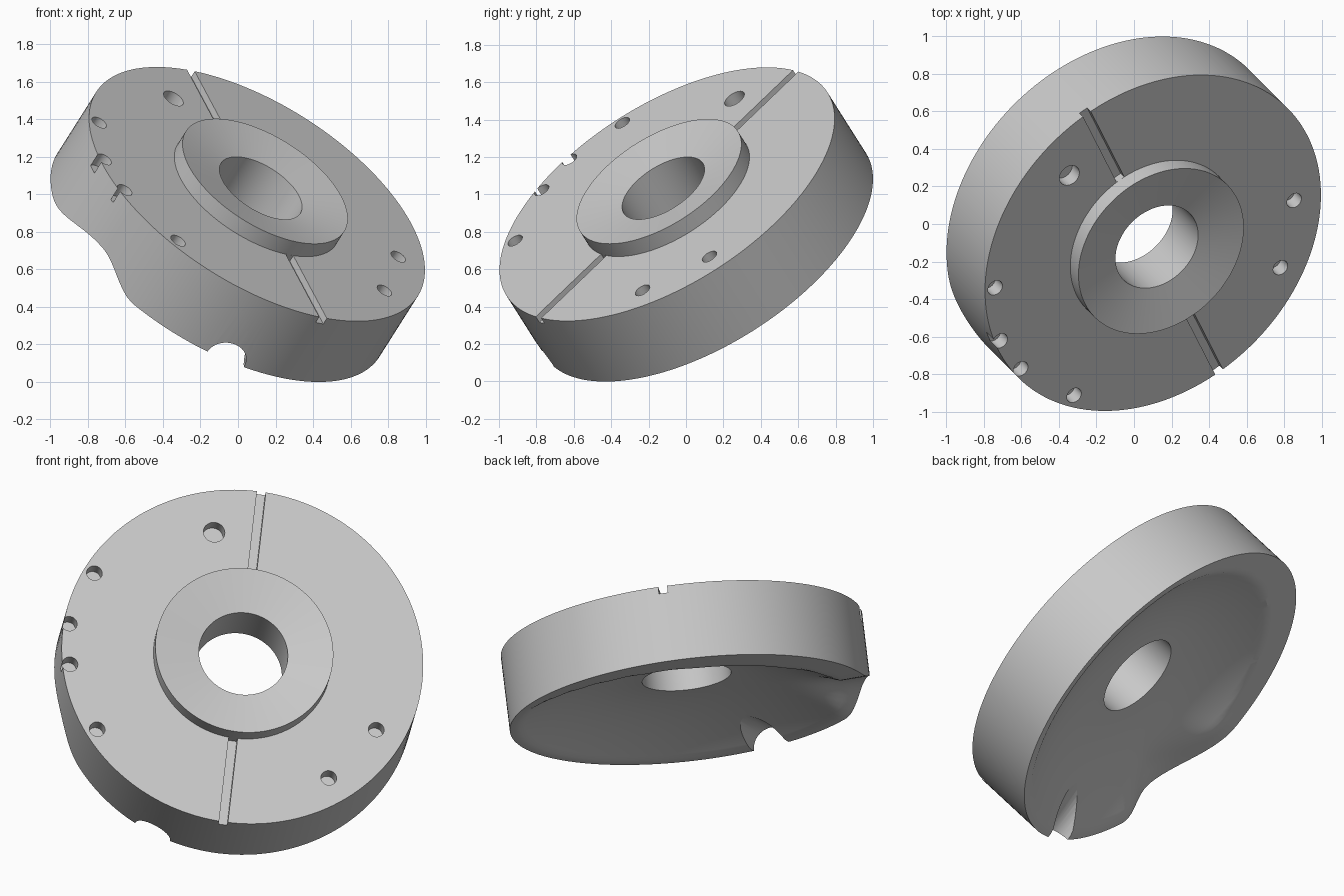
import bpy, bmesh, math
from mathutils import Matrix, Vector

cube = bpy.data.objects.get("Cube")
if cube:
    bpy.data.objects.remove(cube, do_unlink=True)

RADIUS, THICK, BORE, BOSS = 1.016, 0.435, 0.25, 0.5
SEGMENTS = 144

# Single grey material
grey = bpy.data.materials.new("plain grey")
grey.use_nodes = True
colour = (0.58, 0.58, 0.58, 1)
grey.diffuse_color = colour
grey.node_tree.nodes["Principled BSDF"].inputs["Base Color"].default_value = colour

# Tilted frame: disc axis leans toward the front and +x
axis = Vector((0.472, -0.472, 0.745)).normalized()
across = Vector((1, 1, 0)).normalized()
uphill = axis.cross(across)
tilt = Matrix((across, uphill, axis)).transposed().to_4x4()
tilt.translation = (-0.104, 0.104, 0.677)


def smooth(lo, hi, x):
    t = min(1, max(0, (x - lo) / (hi - lo)))
    return t * t * (3 - 2 * t)


def underside(r, ang):
    """Height of the hollowed underside, with a scooped dip at one rim."""
    deg = math.degrees(ang)
    edge = 0.97 - 0.17 * max(0, math.sin(ang - 0.25))
    s = min(1, max(0, (edge - r) / (edge - BORE)))
    dish = 0.19 * (1 - (1 - s) ** 2)
    scoop = 0.12 * smooth(153, 184, deg) * (1 - smooth(185, 203, deg)) * smooth(0.45, 0.9, r)
    return math.hypot(dish, scoop)


def finish(bm, name):
    bmesh.ops.recalc_face_normals(bm, faces=bm.faces)
    mesh = bpy.data.meshes.new(name)
    bm.to_mesh(mesh)
    bm.free()
    mesh.materials.append(grey)
    ob = bpy.data.objects.new(name, mesh)
    bpy.context.collection.objects.link(ob)
    return ob


# Disc body: bore, dished boss, flat face, rim, hollow underside
upper = [(BORE, THICK + 0.043), (BOSS, THICK + 0.092), (BOSS, THICK), (RADIUS, THICK)]
steps = 26
lower = [(RADIUS + (BORE - RADIUS) * i / steps, None) for i in range(steps + 1)]
bm = bmesh.new()
rings = []
for r, z in upper + lower:
    ring = []
    for k in range(SEGMENTS):
        ang = 2 * math.pi * k / SEGMENTS
        height = underside(r, ang) if z is None else z
        ring.append(bm.verts.new((r * math.cos(ang), r * math.sin(ang), height)))
    rings.append(ring)
for i, ring in enumerate(rings):
    nxt = rings[(i + 1) % len(rings)]
    for k in range(SEGMENTS):
        m = (k + 1) % SEGMENTS
        bm.faces.new((ring[k], ring[m], nxt[m], nxt[k]))
body = finish(bm, "disc_body")

cutters = []


def cylinder_cutter(name, radius, depth, matrix):
    bm = bmesh.new()
    bmesh.ops.create_cone(bm, cap_ends=True, segments=32, radius1=radius,
                          radius2=radius, depth=depth, matrix=matrix)
    cutters.append(finish(bm, name))


# Blind pin holes in the face
holes = [(-0.06, 0.765, 0.06), (-0.764, 0.572, 0.044), (-0.945, 0.278, 0.044),
         (-0.973, 0.033, 0.044), (-0.872, -0.372, 0.044), (0.388, -0.77, 0.044),
         (0.693, -0.5, 0.044)]
for x, y, r in holes:
    cylinder_cutter("hole_cutter", r, 0.16, Matrix.Translation((x, y, THICK)))

# Two slots in line, from the boss to the rim
for side in (1, -1):
    bm = bmesh.new()
    place = (Matrix.Rotation(math.radians(-13.5), 4, 'Z')
             @ Matrix.Translation((0, side * 0.8, THICK))
             @ Matrix.Diagonal((0.05, 0.6, 0.08, 1)))
    bmesh.ops.create_cube(bm, size=1, matrix=place)
    cutters.append(finish(bm, "slot_cutter"))

# Half-round notch through the lower rim
cylinder_cutter("notch_cutter", 0.11, 0.5,
                Matrix.Rotation(math.radians(235.8), 4, 'Z')
                @ Matrix.Translation((0.95, 0, 0))
                @ Matrix.Rotation(math.pi / 2, 4, 'Y'))

# Cut everything, then remove the cutters
bpy.ops.object.select_all(action='DESELECT')
bpy.context.view_layer.objects.active = body
body.select_set(True)
for cutter in cutters:
    cutter.hide_render = True
    mod = body.modifiers.new("cut", 'BOOLEAN')
    mod.operation = 'DIFFERENCE'
    mod.solver = 'EXACT'
    mod.object = cutter
    bpy.ops.object.modifier_apply(modifier=mod.name)
    bpy.data.objects.remove(cutter, do_unlink=True)

body.data.transform(tilt)
bpy.ops.object.shade_smooth_by_angle(angle=math.radians(30))
